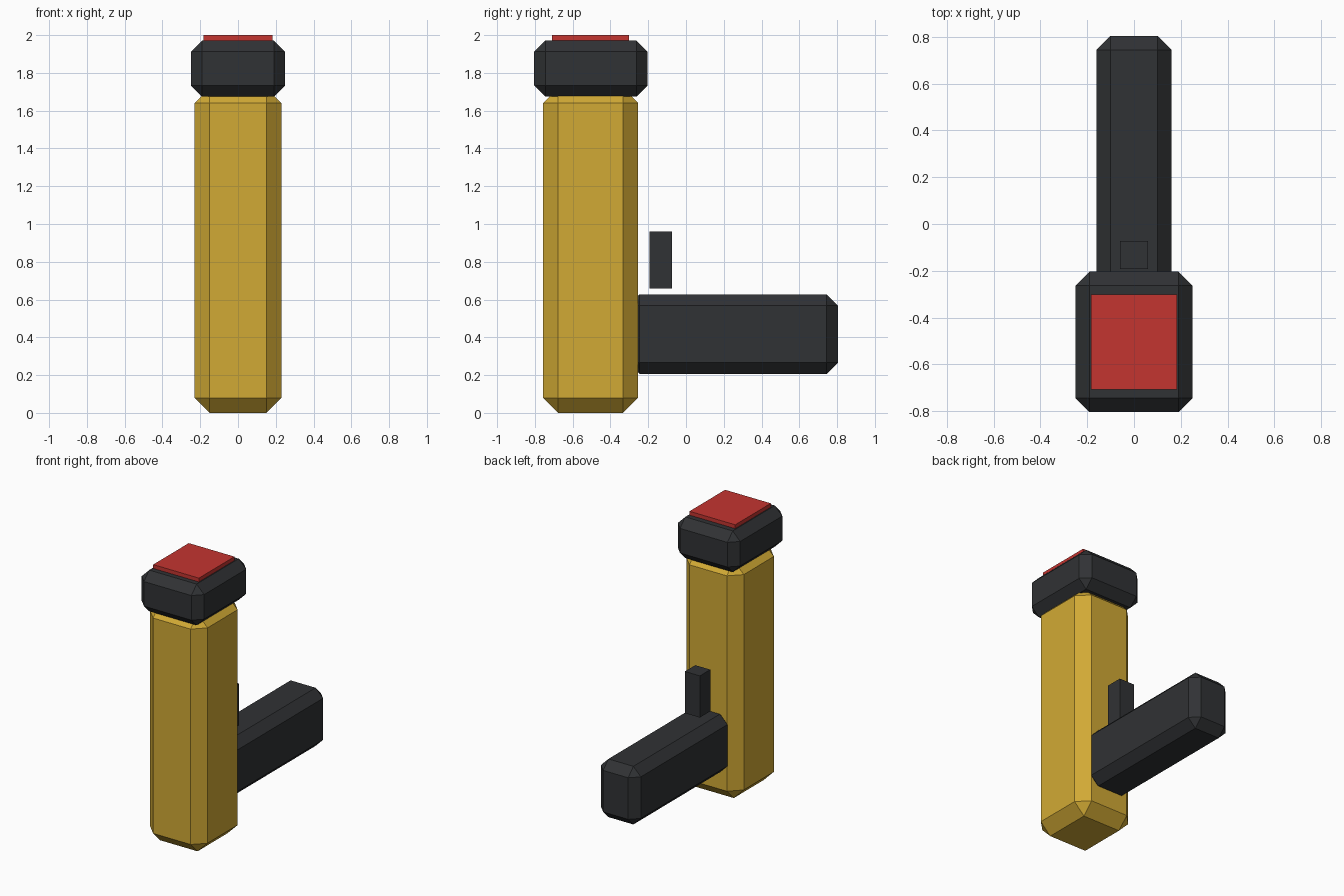
import bpy, bmesh
from mathutils import Vector

if "Cube" in bpy.data.objects:
    bpy.data.objects.remove(bpy.data.objects["Cube"])


def material(name, color):
    m = bpy.data.materials.new(name)
    m.diffuse_color = (*color, 1)
    m.use_nodes = True
    m.node_tree.nodes["Principled BSDF"].inputs["Base Color"].default_value = m.diffuse_color
    return m


yellow = material("yellow", (0.64, 0.40, 0.035))
black = material("black", (0.03, 0.032, 0.035))
red = material("red", (0.55, 0.035, 0.03))


def block(name, low, high, mat, chamfer=0):
    """Box between two corners, with optional flat chamfers on all edges."""
    low, high = Vector(low), Vector(high)
    bm = bmesh.new()
    bmesh.ops.create_cube(bm, size=1)
    bmesh.ops.scale(bm, vec=high - low, verts=bm.verts)
    if chamfer:
        bmesh.ops.bevel(bm, geom=bm.edges[:], offset=chamfer,
                        offset_type='OFFSET', segments=1, affect='EDGES')
    me = bpy.data.meshes.new(name)
    bm.to_mesh(me)
    bm.free()
    me.materials.append(mat)
    ob = bpy.data.objects.new(name, me)
    ob.location = (low + high) / 2
    bpy.context.collection.objects.link(ob)
    return ob


# Upright body, continuing a little way into the cap
block("body", (-0.23, -0.757, 0), (0.23, -0.253, 1.72), yellow, 0.08)
# Cap and the red plate on top
block("cap", (-0.25, -0.805, 1.674), (0.25, -0.203, 1.972), black, 0.06)
block("top_plate", (-0.183, -0.709, 1.92), (0.183, -0.302, 2.0), red)
# Handle running backwards, with its front end sunk into the body
block("handle", (-0.16, -0.305, 0.207), (0.16, 0.805, 0.628), black, 0.06)
# Small trigger hovering above the handle
block("trigger", (-0.06, -0.192, 0.658), (0.06, -0.073, 0.96), black)
